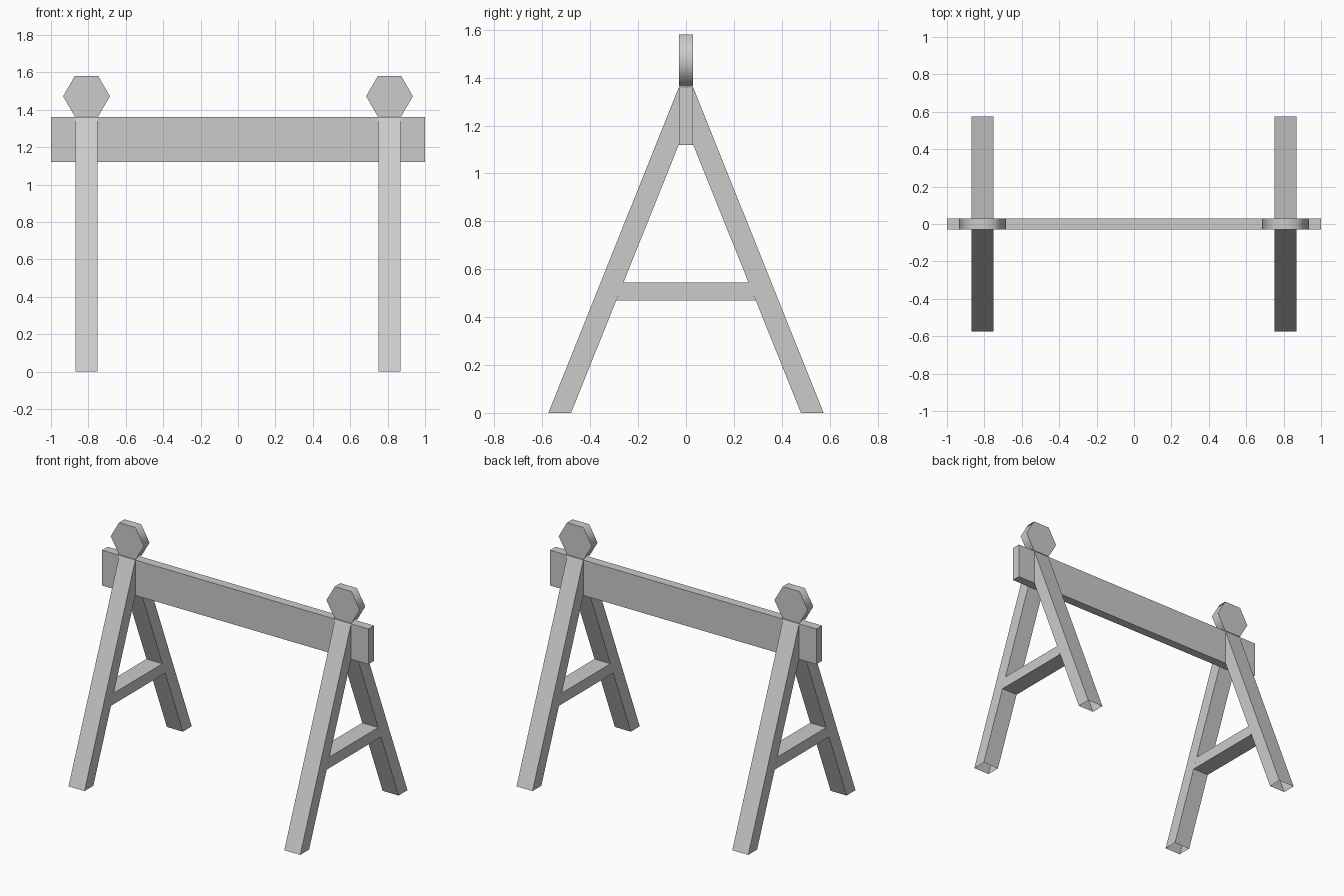
import bpy, bmesh
from math import radians, cos, sin, pi

if "Cube" in bpy.data.objects:
    bpy.data.objects.remove(bpy.data.objects["Cube"])


def prism(name, profile, axis, center, width, open_edges=()):
    """Extrude a 2D profile along x (profile is y,z) or y (profile is x,z).
    Side walls whose index is in open_edges are left open."""
    bm = bmesh.new()
    rings = []
    for s in (-0.5, 0.5):
        d = center + s * width
        rings.append([bm.verts.new((d, a, b) if axis == 'x' else (a, d, b))
                      for a, b in profile])
    n = len(profile)
    for ring in rings:
        bm.faces.new(ring)
    for i in range(n):
        if i not in open_edges:
            j = (i + 1) % n
            bm.faces.new((rings[0][i], rings[0][j], rings[1][j], rings[1][i]))
    bmesh.ops.recalc_face_normals(bm, faces=bm.faces)
    # Open shells: make sure the normals point outwards
    bm.faces.ensure_lookup_table()
    mid = sum((v.co for v in bm.verts), bm.verts[:][0].co * 0) / len(bm.verts)
    if bm.faces[0].normal.dot(bm.faces[0].calc_center_median() - mid) < 0:
        bmesh.ops.reverse_faces(bm, faces=bm.faces)
    mesh = bpy.data.meshes.new(name)
    bm.to_mesh(mesh)
    bm.free()
    obj = bpy.data.objects.new(name, mesh)
    bpy.context.collection.objects.link(obj)
    return obj


# Horizontal barrier board
prism("board", [(-1, 1.12), (1, 1.12), (1, 1.36), (-1, 1.36)], 'y', 0, 0.06)

for side, x in (("left", -0.81), ("right", 0.81)):
    # Splayed legs, open at the foot and where they meet the board
    for end, s in (("front", -1), ("back", 1)):
        leg = [(s * 0.575, 0), (s * 0.48, 0), (s * 0.03, 1.12), (s * 0.03, 1.36)]
        prism(f"{end}_{side}_leg", leg, 'x', x, 0.12, open_edges=(0, 2))

    # Brace between the legs
    brace = [(-0.291, 0.47), (0.291, 0.47), (0.261, 0.545), (-0.261, 0.545)]
    prism(f"{side}_brace", brace, 'x', x, 0.12, open_edges=(1, 3))

    # Six-sided warning lamp with a smooth rim
    hexagon = [(x + 0.125 * cos(k * pi / 3), 1.472 + 0.125 * sin(k * pi / 3))
               for k in range(6)]
    lamp = prism(f"{side}_lamp", hexagon, 'y', 0, 0.06)
    bpy.ops.object.select_all(action='DESELECT')
    lamp.select_set(True)
    bpy.context.view_layer.objects.active = lamp
    bpy.ops.object.shade_smooth_by_angle(angle=radians(70))
